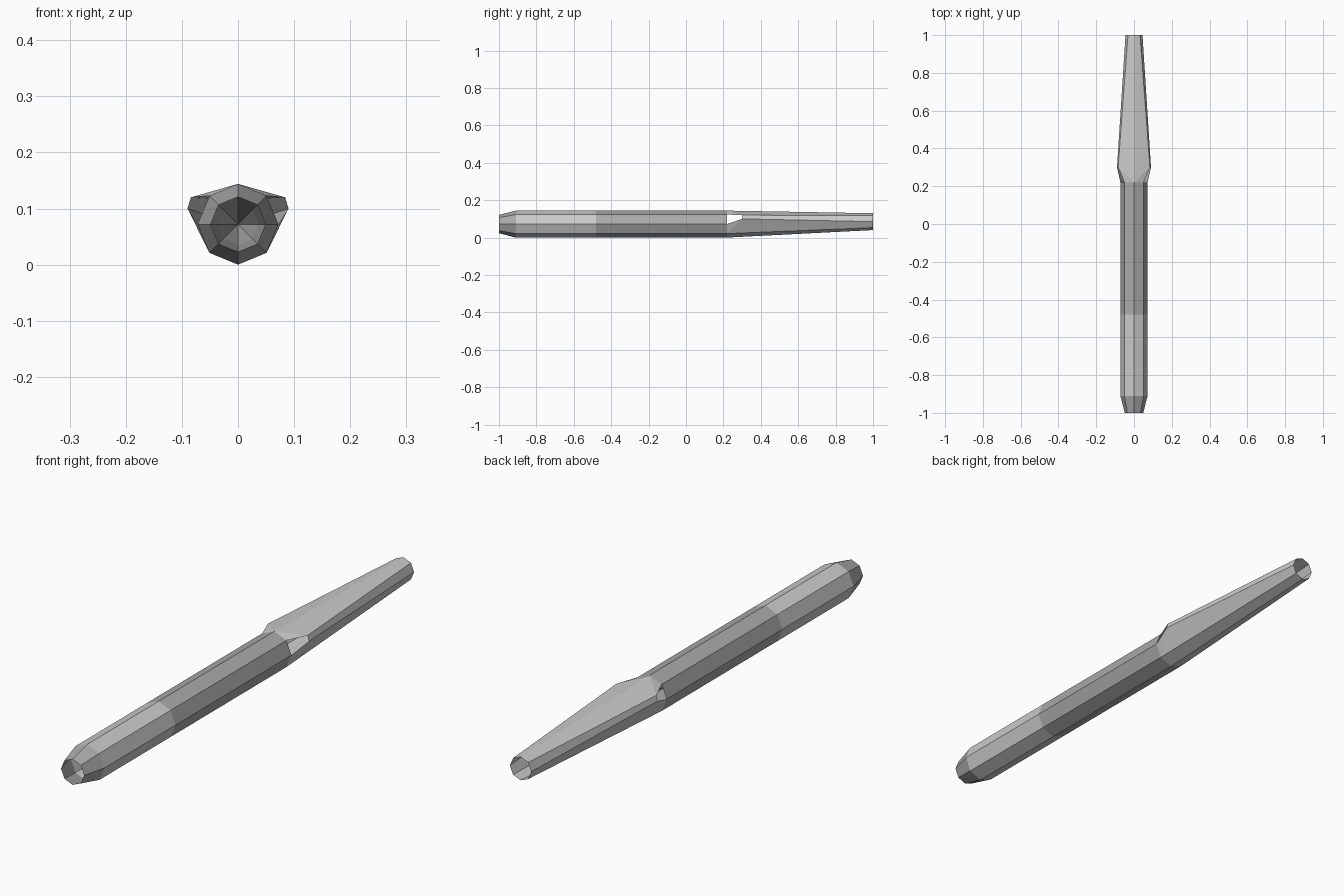
import bpy, bmesh, math

if "Cube" in bpy.data.objects:
    bpy.data.objects.remove(bpy.data.objects["Cube"])

CZ, R = 0.072, 0.072   # bar centre height and radius


def octagon(y, r, cz=CZ):
    return [(r * math.sin(k * math.pi / 4), y, cz + r * math.cos(k * math.pi / 4))
            for k in range(8)]


def loft(name, rings, skip=(), mat=None):
    """Skin a row of 8-sided rings; skip holds (ring, side) pairs left open."""
    bm = bmesh.new()
    rows = [[bm.verts.new(p) for p in ring] for ring in rings]
    for i in range(len(rows) - 1):
        for k in range(8):
            if (i, k) not in skip:
                n = (k + 1) % 8
                bm.faces.new((rows[i][k], rows[i][n], rows[i + 1][n], rows[i + 1][k]))
    bmesh.ops.remove_doubles(bm, verts=bm.verts[:], dist=1e-5)
    me = bpy.data.meshes.new(name)
    bm.to_mesh(me)
    bm.free()
    ob = bpy.data.objects.new(name, me)
    bpy.context.collection.objects.link(ob)
    if mat:
        me.materials.append(mat)
    return ob


dark = bpy.data.materials.new("dark_grey")
dark.diffuse_color = (0.4, 0.4, 0.4, 1)
dark.use_nodes = True
dark.node_tree.nodes["Principled BSDF"].inputs["Base Color"].default_value = dark.diffuse_color

# bevelled open front tip, light front barrel, dark grip
loft("front_tip", [octagon(-1, 0.049), octagon(-0.91, R)], mat=dark)
loft("front_barrel", [octagon(-0.91, R), octagon(-0.48, R)])
loft("grip", [octagon(-0.48, R), octagon(0.22, R)], mat=dark)

# inner funnel that closes off the bore
loft("inner_funnel", [octagon(-0.48, R - 0.001), octagon(0.0, 0.036), octagon(0.18, 0)],
     mat=dark)

# tapered rear sleeve with flared side shoulders, open behind the shoulders
start = octagon(0.22, R)
flare = list(start)
for s, upper, lower in ((1, 1, 2), (-1, 7, 6)):
    flare[upper] = (s * 0.084, 0.30, 0.12)
    flare[lower] = (s * 0.09, 0.30, 0.10)
loft("rear_sleeve", [start, flare, octagon(1, 0.045, 0.085)], skip={(0, 1), (0, 6)})
